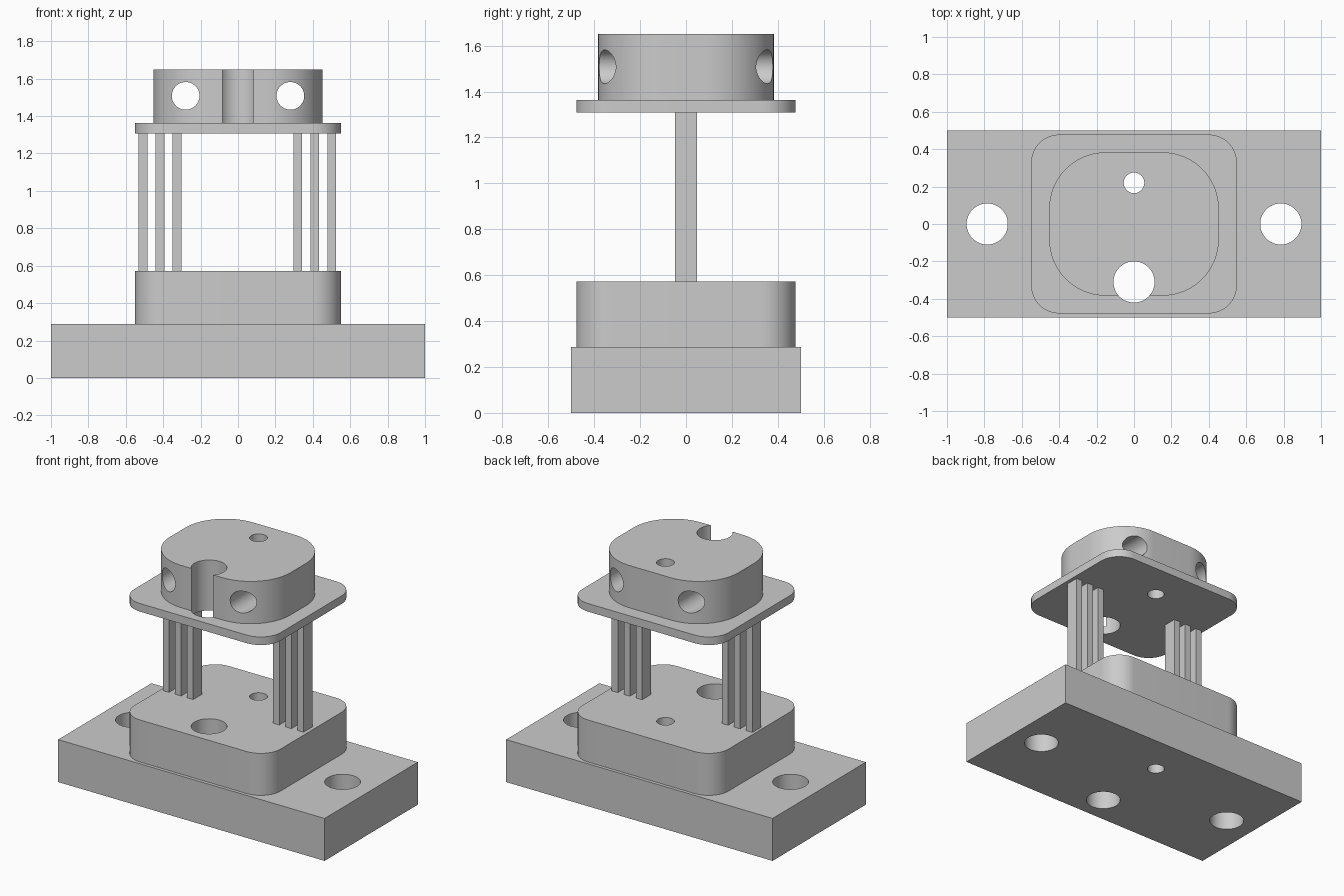
import bpy, bmesh, math

if "Cube" in bpy.data.objects:
    bpy.data.objects.remove(bpy.data.objects["Cube"])

grey = bpy.data.materials.new("plain_grey")
grey.diffuse_color = (0.6, 0.6, 0.6, 1)
grey.use_nodes = True
grey.node_tree.nodes["Principled BSDF"].inputs["Base Color"].default_value = grey.diffuse_color


def rounded_rect(hx, hy, r, n=16):
    """Outline of a rounded rectangle; r = 0 gives sharp corners."""
    if r == 0:
        return [(hx, hy), (-hx, hy), (-hx, -hy), (hx, -hy)]
    pts = []
    for k, (sx, sy) in enumerate([(1, 1), (-1, 1), (-1, -1), (1, -1)]):
        for i in range(n + 1):
            a = math.pi / 2 * (k + i / n)
            pts.append((sx * (hx - r) + r * math.cos(a),
                        sy * (hy - r) + r * math.sin(a)))
    return pts


def prism(name, outline, z0, z1, cx=0, cy=0):
    bm = bmesh.new()
    face = bm.faces.new([bm.verts.new((x + cx, y + cy, z0)) for x, y in outline])
    ext = bmesh.ops.extrude_face_region(bm, geom=[face])
    top = [g for g in ext["geom"] if isinstance(g, bmesh.types.BMVert)]
    bmesh.ops.translate(bm, verts=top, vec=(0, 0, z1 - z0))
    bmesh.ops.recalc_face_normals(bm, faces=bm.faces)
    mesh = bpy.data.meshes.new(name)
    bm.to_mesh(mesh)
    bm.free()
    mesh.materials.append(grey)
    ob = bpy.data.objects.new(name, mesh)
    bpy.context.collection.objects.link(ob)
    return ob


def drill(ob, x, y, z, r, along_y=False):
    """Cut a round hole through the part."""
    bpy.ops.mesh.primitive_cylinder_add(
        vertices=64, radius=r, depth=4, location=(x, y, z),
        rotation=(math.pi / 2 if along_y else 0, 0, 0))
    cutter = bpy.context.object
    cutter.hide_render = True
    cutter.data.materials.append(grey)
    mod = ob.modifiers.new("hole", "BOOLEAN")
    mod.operation, mod.solver, mod.object = "DIFFERENCE", "EXACT", cutter
    bpy.context.view_layer.objects.active = ob
    bpy.ops.object.modifier_apply(modifier=mod.name)
    bpy.data.objects.remove(cutter)


# Stacked slabs
base = prism("base_block", rounded_rect(1, 0.5, 0), 0, 0.288)
lower = prism("lower_block", rounded_rect(0.55, 0.478, 0.15), 0.288, 0.573)
plate = prism("upper_plate", rounded_rect(0.55, 0.478, 0.15), 1.308, 1.363)
cap = prism("top_block", rounded_rect(0.453, 0.383, 0.3, 24), 1.363, 1.65)

# Large and small vertical holes run through the whole stack
for part in (base, lower, plate, cap):
    drill(part, 0, -0.31, 1, 0.11)
    drill(part, 0, 0.22, 1, 0.055)

# Mounting holes in the base, cross holes in the top block
for s in (-1, 1):
    drill(base, s * 0.785, 0, 0, 0.11)
    drill(cap, s * 0.28, 0, 1.508, 0.074, along_y=True)

# Two rows of three thin posts
for side, start in (("left", -0.508), ("right", 0.320)):
    for i in range(3):
        prism(f"{side}_post_{i + 1}", rounded_rect(0.023, 0.047, 0),
              0.573, 1.308, cx=start + i * 0.091)

# Smooth curved walls, keep edges sharp
bpy.ops.object.select_all(action="DESELECT")
for part in (base, lower, plate, cap):
    part.select_set(True)
bpy.context.view_layer.objects.active = base
bpy.ops.object.shade_smooth_by_angle(angle=math.radians(30))
